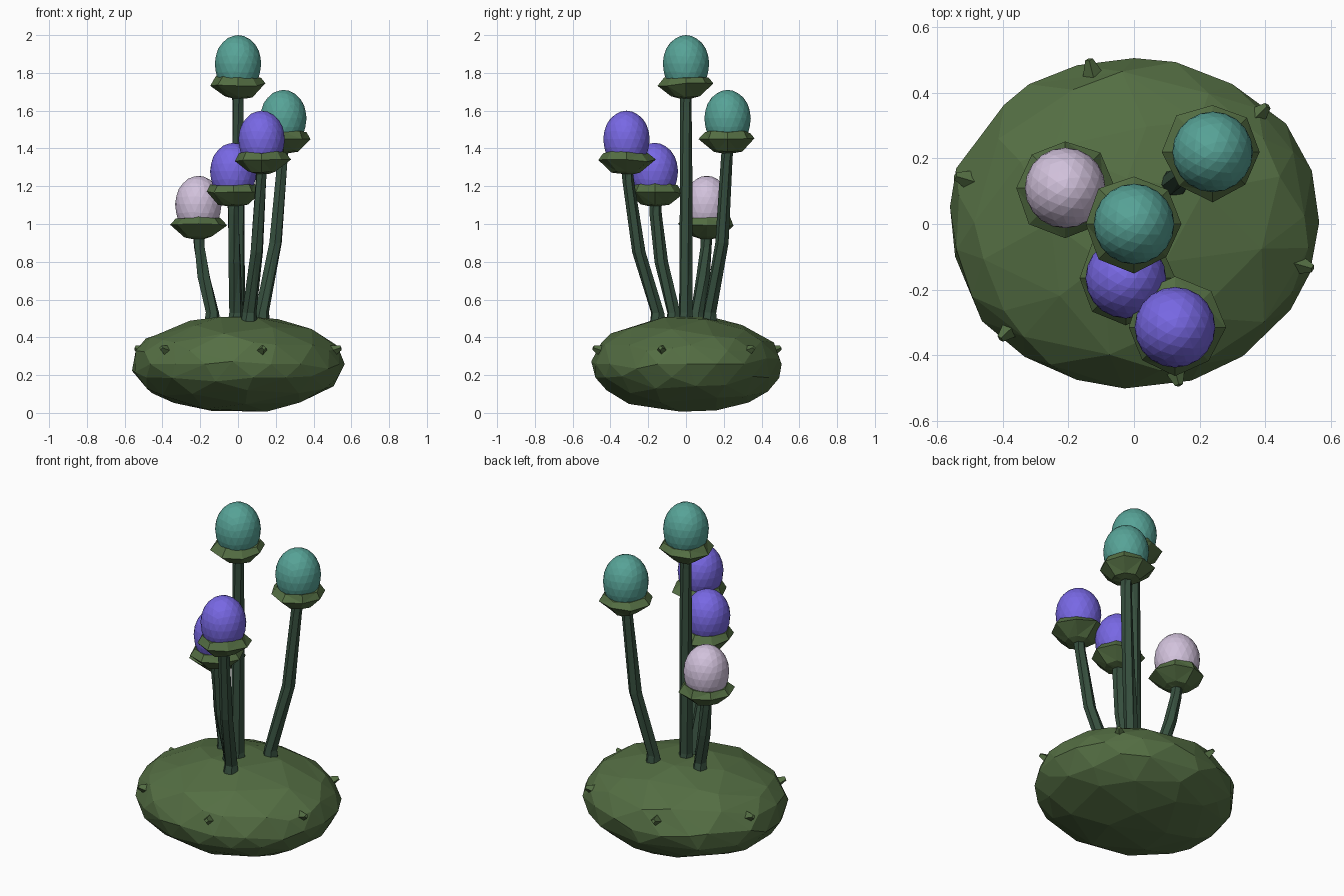
import bpy, bmesh, math, random
from mathutils import Vector, Matrix

random.seed(4)
default = bpy.data.objects.get("Cube")
if default:
    bpy.data.objects.remove(default, do_unlink=True)


def material(name, rgb):
    m = bpy.data.materials.new(name)
    m.use_nodes = True
    linear = [(c / 255 / 12.92) if c < 11 else ((c / 255 + 0.055) / 1.055) ** 2.4 for c in rgb]
    m.diffuse_color = (*linear, 1)
    m.node_tree.nodes["Principled BSDF"].inputs["Base Color"].default_value = (*linear, 1)
    return m


MOSS = material("moss green", (84, 110, 67))
STALK = material("dark stem green", (54, 79, 62))
TEAL = material("teal", (87, 163, 151))
VIOLET = material("violet", (120, 104, 228))
LILAC = material("pale lilac", (210, 194, 220))


def finish(bm, name, mat):
    bmesh.ops.recalc_face_normals(bm, faces=bm.faces)
    mesh = bpy.data.meshes.new(name)
    bm.to_mesh(mesh)
    bm.free()
    mesh.materials.append(mat)
    obj = bpy.data.objects.new(name, mesh)
    bpy.context.collection.objects.link(obj)
    return obj


def loft(name, mat, rings, sides, jitter=0.0, twist=0.0):
    """Skin horizontal rings given as (centre, radius), closed at both ends."""
    bm = bmesh.new()
    loops = []
    for i, (centre, radius) in enumerate(rings):
        loop = []
        for k in range(sides):
            a = math.tau * k / sides + twist * i
            r = radius * (1 + random.uniform(-jitter, jitter))
            dz = radius * random.uniform(-jitter, jitter)
            loop.append(bm.verts.new(Vector(centre) + Vector((r * math.cos(a), r * math.sin(a), dz))))
        loops.append(loop)
    for low, high in zip(loops, loops[1:]):
        for k in range(sides):
            n = (k + 1) % sides
            bm.faces.new((low[k], low[n], high[n], high[k]))
    bm.faces.new(loops[0][::-1])
    bm.faces.new(loops[-1])
    bmesh.ops.triangulate(bm, faces=bm.faces)
    return finish(bm, name, mat)


# Rounded faceted base
RX, RY, RZ, MID = 0.565, 0.505, 0.256, 0.258
bm = bmesh.new()
bmesh.ops.create_icosphere(bm, subdivisions=3, radius=1)
for v in bm.verts:
    v.co *= random.uniform(0.985, 1.015)
    v.co = Vector((v.co.x * RX, v.co.y * RY + 0.005, v.co.z * RZ + MID))
base = finish(bm, "base_mound", MOSS)
decimate = base.modifiers.new("Larger facets", "DECIMATE")
decimate.ratio = 0.55

# Six thorns spaced around the base
for i in range(6):
    a = math.radians(44 + 60 * i)
    out = Vector((math.cos(a), math.sin(a), 0.35)).normalized()
    bm = bmesh.new()
    bmesh.ops.create_cone(bm, cap_ends=True, segments=4, radius1=0.05, radius2=0.012, depth=0.1)
    spot = Vector((0.92 * RX * math.cos(a), 0.92 * RY * math.sin(a) + 0.005, 0.328))
    turn = out.to_track_quat("Z", "Y").to_matrix().to_4x4()
    bmesh.ops.transform(bm, matrix=Matrix.Translation(spot) @ turn, verts=bm.verts)
    finish(bm, f"thorn_{i + 1}", MOSS)


def dome(name, mat, x, y, top):
    bm = bmesh.new()
    bmesh.ops.create_icosphere(bm, subdivisions=3, radius=1)
    for v in bm.verts:
        height = 0.15 if v.co.z > 0 else 0.17
        v.co = Vector((v.co.x * 0.123 + x, v.co.y * 0.123 + y, top - 0.15 + v.co.z * height))
    finish(bm, name, mat)


def mushroom(name, mat, head, foot, middle):
    """Bent stalk, eight-sided cup and tall dome; head is x, y and top height."""
    x, y, top = head
    path = [Vector((*foot, 0.44)), Vector((*foot, 0.53)), Vector(middle),
            Vector((x * 0.97, y * 0.97, top - 0.38)), Vector((x, y, top - 0.29))]
    widths = (0.05, 0.037, 0.035, 0.031, 0.032)
    loft(f"{name}_stalk", STALK, list(zip(path, widths)), 6, 0.06, 0.2)
    profile = ((0.035, 0.335), (0.075, 0.325), (0.148, 0.262), (0.118, 0.222), (0.095, 0.225))
    loft(f"{name}_cup", MOSS, [((x, y, top - d), r) for r, d in profile], 8, 0.06)
    dome(f"{name}_dome", mat, x, y, top)


mushroom("centre", TEAL, (0, 0, 2.0), (0, 0), (0, 0, 1.1))
mushroom("back_left", TEAL, (0.24, 0.22, 1.71), (0.125, 0.125), (0.2, 0.19, 0.9))
mushroom("front_left", VIOLET, (0.125, -0.315, 1.6), (0.06, -0.15), (0.1, -0.25, 0.85))
mushroom("front_middle", VIOLET, (-0.025, -0.165, 1.43), (-0.01, -0.065), (-0.018, -0.13, 0.8))
mushroom("back_right", LILAC, (-0.21, 0.11, 1.255), (-0.135, 0.06), (-0.18, 0.09, 0.72))
